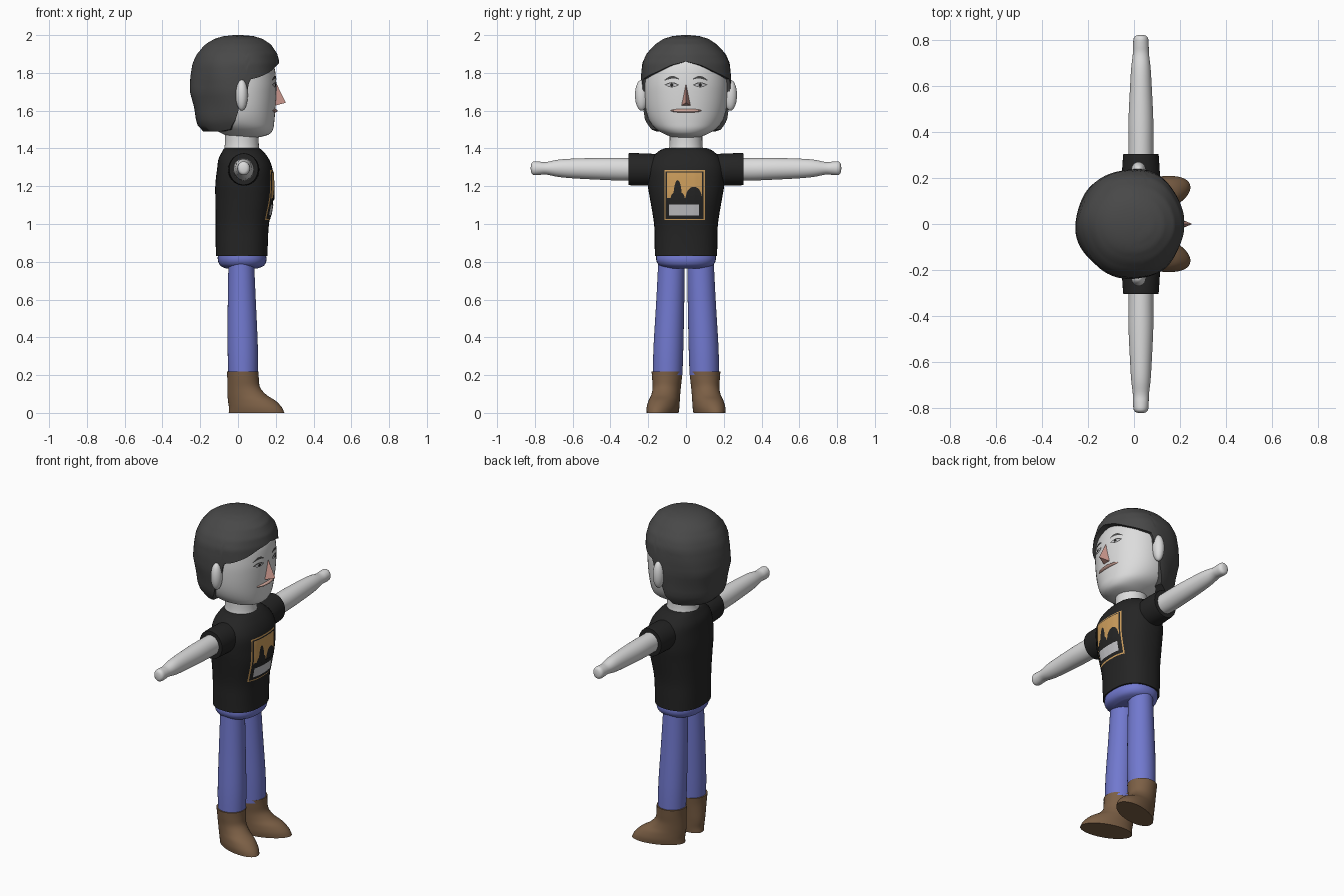
import bpy, bmesh, math
from mathutils import Matrix, Vector
from mathutils.bvhtree import BVHTree

if "Cube" in bpy.data.objects:
    bpy.data.objects.remove(bpy.data.objects["Cube"])


def material(name, r, g, b):
    m = bpy.data.materials.new(name)
    m.diffuse_color = (r, g, b, 1)
    m.use_nodes = True
    m.node_tree.nodes["Principled BSDF"].inputs["Base Color"].default_value = m.diffuse_color
    return m


SKIN = material("pale skin", .72, .72, .72)
HAIR = material("dark grey hair", .065, .065, .065)
SHIRT = material("black cloth", .018, .018, .018)
DENIM = material("blue denim", .165, .19, .62)
BOOT = material("brown leather", .2, .115, .06)
TAN = material("tan print", .63, .35, .11)
NOSE = material("pink nose", .65, .34, .29)
LIP = material("pale pink lips", .66, .4, .34)
PRINT = material("light grey print", .55, .55, .57)


def finish(name, bm, mat, recalc=True):
    if recalc:
        bmesh.ops.recalc_face_normals(bm, faces=bm.faces)
    me = bpy.data.meshes.new(name)
    bm.to_mesh(me)
    bm.free()
    me.materials.append(mat)
    ob = bpy.data.objects.new(name, me)
    bpy.context.collection.objects.link(ob)
    bpy.ops.object.select_all(action='DESELECT')
    ob.select_set(True)
    bpy.context.view_layer.objects.active = ob
    bpy.ops.object.shade_smooth_by_angle(angle=math.radians(50))
    return ob


def skin_rows(bm, rows):
    """Bridge closed rows of points and cap both ends."""
    vs = [[bm.verts.new(p) for p in row] for row in rows]
    n = len(vs[0])
    for a, b in zip(vs, vs[1:]):
        for i in range(n):
            j = (i + 1) % n
            bm.faces.new((a[i], a[j], b[j], b[i]))
    bm.faces.new(vs[0][::-1])
    bm.faces.new(vs[-1])


def loft(name, rings, mat, place=lambda x, y, h: (x, y, h), power=2, n=36, steps=4):
    """Smooth loft through (height, cx, cy, rx, ry) rings."""
    pts = [rings[0]] + rings + [rings[-1]]
    fine = []
    for a, b, c, d in zip(pts, pts[1:], pts[2:], pts[3:]):
        for k in range(steps):
            t = k / steps
            fine.append([.5 * (2 * q + (r - p) * t + (2 * p - 5 * q + 4 * r - s) * t * t
                               + (3 * q - p - 3 * r + s) * t ** 3)
                         for p, q, r, s in zip(a, b, c, d)])
    fine.append(rings[-1])
    rows = []
    for h, cx, cy, rx, ry in fine:
        row = []
        for i in range(n):
            a = 2 * math.pi * i / n
            c, s = math.cos(a), math.sin(a)
            u = math.copysign(abs(c) ** (2 / power), c)
            v = math.copysign(abs(s) ** (2 / power), s)
            row.append(place(cx + rx * u, cy + ry * v, h))
        rows.append(row)
    bm = bmesh.new()
    skin_rows(bm, rows)
    return finish(name, bm, mat)


def ellipsoid(name, centre, radii, mat):
    bm = bmesh.new()
    bmesh.ops.create_uvsphere(bm, u_segments=24, v_segments=14, radius=1,
                              matrix=Matrix.Translation(centre) @ Matrix.Diagonal((*radii, 1)))
    return finish(name, bm, mat)


def tree(ob):
    return BVHTree.FromPolygons([v.co for v in ob.data.vertices],
                                [tuple(p.vertices) for p in ob.data.polygons])


def decal(name, bvh, y0, y1, lo, hi, mat, lift, n=24, m=8):
    """Thin patch laid on the front of a surface between two height curves."""
    bm = bmesh.new()
    grid = []
    for i in range(n + 1):
        t = i / n
        y = y0 + (y1 - y0) * t
        col = []
        for k in range(m + 1):
            z = lo(t) + (hi(t) - lo(t)) * k / m
            hit = bvh.ray_cast(Vector((1, y, z)), Vector((-1, 0, 0)))[0]
            col.append(bm.verts.new((hit.x + lift, y, z)))
        grid.append(col)
    for a, b in zip(grid, grid[1:]):
        for k in range(m):
            bm.faces.new((a[k], b[k], b[k + 1], a[k + 1]))
    return finish(name, bm, mat, False)


def panel(name, bvh, y0, y1, z0, z1, mat, lift):
    return decal(name, bvh, y0, y1, lambda t: z0, lambda t: z1, mat, lift, 20, 20)


def lens(name, bvh, y, z, w, h, mat, lift):
    arc = lambda t: h * math.sin(math.pi * t) + .0005
    return decal(name, bvh, y - w, y + w, lambda t: z - arc(t), lambda t: z + arc(t), mat, lift, 16, 4)


def table(rows, key):
    """Linear lookup in rows sorted by rising first value."""
    for a, b in zip(rows, rows[1:]):
        if key <= b[0]:
            t = max(0, (key - a[0]) / (b[0] - a[0]))
            return [p + (q - p) * t for p, q in zip(a[1:], b[1:])]
    return rows[-1][1:]


# Torso, neck and head
shirt = loft("shirt", [(.83, .02, 0, .137, .165), (.9, .02, 0, .138, .166), (1.0, .023, 0, .141, .169),
                       (1.13, .032, 0, .152, .19), (1.21, .033, 0, .153, .203), (1.29, .036, 0, .147, .205),
                       (1.345, .03, 0, .133, .185), (1.385, .025, 0, .108, .145),
                       (1.402, .02, 0, .092, .11)], SHIRT, power=2.4)
loft("neck", [(1.37, .02, 0, .1, .097), (1.42, .02, 0, .09, .087), (1.52, .02, 0, .09, .087)], SKIN)
head = loft("head", [(1.455, .03, 0, .06, .06), (1.472, .045, 0, .115, .105), (1.5, .03, 0, .155, .155),
                     (1.54, .008, 0, .184, .19), (1.6, 0, 0, .197, .212), (1.68, 0, 0, .202, .222),
                     (1.76, 0, 0, .202, .223), (1.85, -.01, 0, .195, .213), (1.93, -.01, 0, .13, .15),
                     (1.95, -.01, 0, .06, .07)], SKIN, power=2.1, n=48)

# Hair: shell whose lower edge height depends on direction (0 = face)
EDGE = [(0, 1.86), (20, 1.84), (40, 1.805), (62, 1.775), (74, 1.765), (78, 1.67), (86, 1.66),
        (92, 1.56), (102, 1.5), (120, 1.49), (180, 1.49)]
# height, back x, front x, half width
SHAPE = [(1.49, -.185, .18, .18), (1.52, -.215, .19, .2), (1.55, -.225, .2, .215), (1.62, -.235, .205, .225),
         (1.7, -.255, .22, .238), (1.78, -.25, .222, .24), (1.85, -.238, .218, .235), (1.9, -.215, .206, .212),
         (1.95, -.175, .175, .165), (1.98, -.125, .13, .12), (1.995, -.075, .08, .07), (2.0, -.02, .02, .02)]
N, M = 120, 26
hair_rows = []
for r in range(M + 2):
    row = []
    for i in range(N):
        a = 2 * math.pi * i / N
        deg = abs(math.degrees(a) - (360 if a > math.pi else 0))
        edge = table(EDGE, deg)[0]
        z = 2 - (2 - edge) * (min(r, M) / M) ** 1.7
        back, front, half = table(SHAPE, z)
        k = 1 + .012 * math.sin(6 * a + 11 * z) * min(1, (2 - z) * 8)
        k *= .55 if r > M else 1
        row.append((k * (front if math.cos(a) > 0 else -back) * math.cos(a), k * half * math.sin(a), z))
    hair_rows.append(row)
bm = bmesh.new()
skin_rows(bm, hair_rows)
finish("hair", bm, HAIR)

# Nose wedge and lips
bm = bmesh.new()
top, left, right, tip, root = [bm.verts.new(p) for p in
                               [(.198, 0, 1.755), (.19, -.027, 1.625), (.19, .027, 1.625),
                                (.253, 0, 1.642), (.16, 0, 1.65)]]
for f in [(top, left, tip), (top, tip, right), (left, right, tip),
          (top, root, left), (top, right, root), (left, root, right)]:
    bm.faces.new(f)
finish("nose", bm, NOSE)
ellipsoid("lips", (.174, 0, 1.6), (.035, .085, .013), LIP)

# Eyes, brows and ears
face = tree(head)
for s in (-1, 1):
    lens("eye_outline", face, s * .075, 1.737, .038, .013, HAIR, .002)
    lens("eye_white", face, s * .075, 1.736, .031, .008, PRINT, .004)
    lens("pupil", face, s * .075, 1.736, .01, .008, SHIRT, .006)
    brow = lambda t: 1.758 + .012 * math.sin(math.pi * (.2 + .8 * t))
    decal("eyebrow", face, *sorted((s * .037, s * .115)),
          (lambda t: brow(t if s > 0 else 1 - t)),
          (lambda t: brow(t if s > 0 else 1 - t) + .004 + .01 * math.sin(math.pi * t)), HAIR, .004, 14, 3)
    ellipsoid("ear", (.02, s * .235, 1.682), (.032, .035, .082), SKIN)

# Abstract print on the chest, in thin layers
chest = tree(shirt)
panel("print_border", chest, -.115, .1, 1.02, 1.285, TAN, .002)
panel("print_backing", chest, -.108, .093, 1.027, 1.278, SHIRT, .004)
panel("print_sky", chest, -.1, .086, 1.13, 1.272, TAN, .006)
bump = lambda t, c, w, h: h * math.sqrt(max(0, 1 - ((t - c) / w) ** 2))
decal("print_hills", chest, -.1, .086, lambda t: 1.127,
      lambda t: 1.137 + max(bump(t, .3, .12, .095), bump(t, .3, .2, .035), bump(t, .76, .23, .06)),
      SHIRT, .008, 60, 8)
panel("print_box", chest, -.09, .07, 1.045, 1.102, PRINT, .007)

# Hips
loft("hips", [(.765, .02, 0, .085, .1), (.78, .022, 0, .116, .14), (.81, .022, 0, .129, .158),
              (.85, .02, 0, .125, .155)], DENIM, power=2.3)

for s in (-1, 1):
    # Sleeves and arms run sideways
    side = lambda x, y, h: (x, s * h, y)
    loft("sleeve", [(.1, .03, 1.285, .08, .08), (.2, .03, 1.288, .083, .085), (.29, .03, 1.29, .078, .085),
                    (.305, .03, 1.29, .076, .083)], SHIRT, side)
    loft("arm", [(.25, .03, 1.29, .055, .058), (.34, .03, 1.29, .054, .06), (.45, .03, 1.292, .054, .058),
                 (.6, .03, 1.294, .047, .052), (.68, .03, 1.295, .042, .045), (.74, .03, 1.295, .035, .033),
                 (.775, .03, 1.295, .034, .035), (.805, .03, 1.295, .032, .036),
                 (.818, .03, 1.295, .022, .026), (.822, .03, 1.295, .006, .007)], SKIN, side)
    # Legs
    loft("trouser_leg", [(.2, .027, s * .097, .078, .078), (.35, .025, s * .093, .08, .079),
                         (.6, .02, s * .083, .074, .074), (.82, .017, s * .076, .067, .07)], DENIM)
    # Boots turned outward about the ankle
    turn = Matrix.Translation((.025, s * .1, 0)) @ Matrix.Rotation(s * math.radians(18), 4, 'Z')
    loft("boot", [(0, .077, 0, .153, .074), (.03, .07, 0, .145, .078), (.065, .05, 0, .13, .076),
                  (.095, .024, 0, .106, .073), (.135, .006, 0, .088, .073), (.18, .002, 0, .084, .078),
                  (.22, 0, 0, .085, .082)], BOOT, lambda x, y, h: turn @ Vector((x, y, h)))
